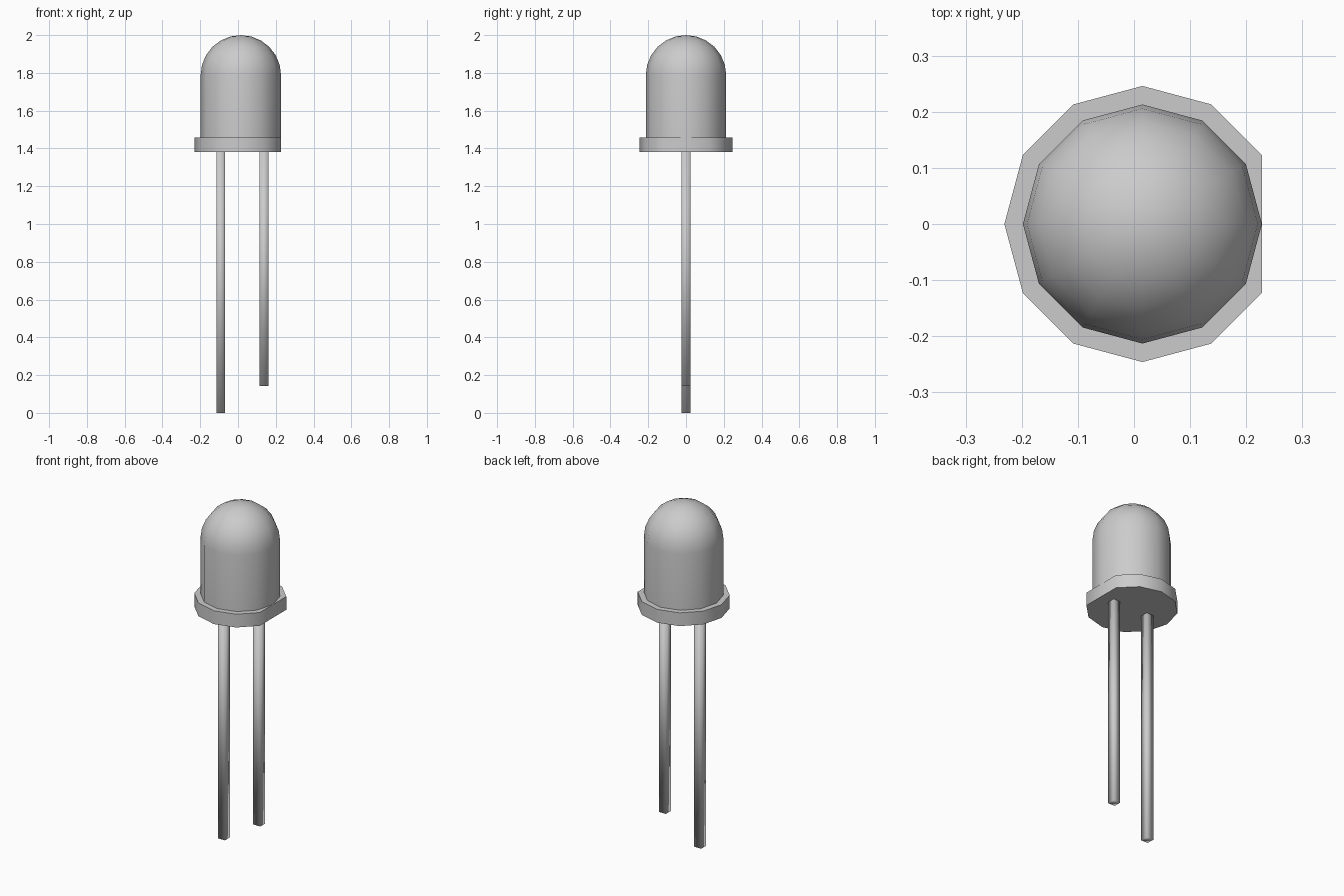
import bpy, bmesh, math

if "Cube" in bpy.data.objects:
    bpy.data.objects.remove(bpy.data.objects["Cube"])

SIDES = 12
CX = 0.015      # lens axis is slightly off the model centre
R = 0.213       # lens radius
RF = 0.246      # flange radius


def make_object(name, bm, angle):
    bmesh.ops.recalc_face_normals(bm, faces=bm.faces)
    mesh = bpy.data.meshes.new(name)
    bm.to_mesh(mesh)
    bm.free()
    obj = bpy.data.objects.new(name, mesh)
    bpy.context.collection.objects.link(obj)
    bpy.ops.object.select_all(action='DESELECT')
    obj.select_set(True)
    bpy.context.view_layer.objects.active = obj
    bpy.ops.object.shade_smooth_by_angle(angle=math.radians(angle))
    return obj


# Lens: flange, straight wall and hemispherical dome in one turned profile
profile = [(RF, 1.38), (RF, 1.458), (R, 1.458)]
profile += [(R * math.cos(math.radians(a)), 2 - R + R * math.sin(math.radians(a)))
            for a in range(0, 90, 15)]

bm = bmesh.new()
rings = []
for r, z in profile:
    ring = []
    for i in range(SIDES):
        a = math.tau * i / SIDES
        # the flange is cut flat on the +x side, flush with the lens wall
        x = min(r * math.cos(a), R)
        ring.append(bm.verts.new((CX + x, r * math.sin(a), z)))
    rings.append(ring)
for lower, upper in zip(rings, rings[1:]):
    for i in range(SIDES):
        j = (i + 1) % SIDES
        bm.faces.new((lower[i], lower[j], upper[j], upper[i]))
bm.faces.new(rings[0][::-1])
tip = bm.verts.new((CX, 0, 2))
for i in range(SIDES):
    bm.faces.new((rings[-1][i], rings[-1][(i + 1) % SIDES], tip))
bmesh.ops.remove_doubles(bm, verts=bm.verts, dist=0.0005)
make_object("lens", bm, 50)


# Leads: square wires of different length
def lead(name, x, bottom, top=1.385, width=0.046):
    bm = bmesh.new()
    bmesh.ops.create_cube(bm, size=1)
    bmesh.ops.scale(bm, vec=(width, width, top - bottom), verts=bm.verts)
    bmesh.ops.translate(bm, vec=(x, 0, (top + bottom) / 2), verts=bm.verts)
    make_object(name, bm, 100)


lead("long_lead", -0.092, 0.0)
lead("short_lead", 0.138, 0.143)
